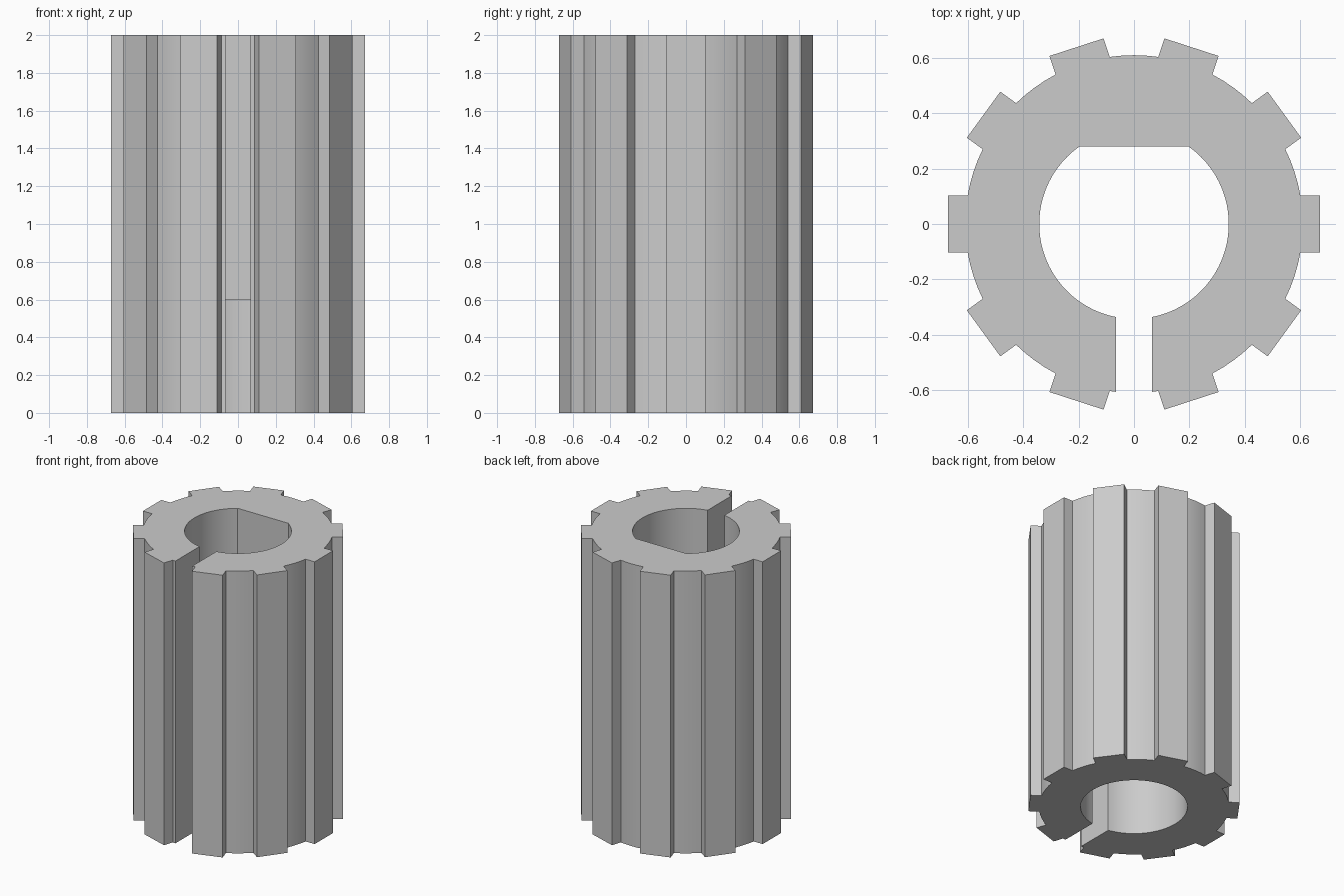
import bpy
import bmesh
from math import asin, cos, sin, radians, degrees

cube = bpy.data.objects.get("Cube")
if cube:
    bpy.data.objects.remove(cube, do_unlink=True)

HEIGHT, LEDGE = 2.0, 0.6
ROOT, TIP, TOOTH_HALF = 0.611, 0.673, 0.103
BORE, FLAT_Y, SLOT_HALF = 0.343, 0.28, 0.066
TEETH = 10
STEP = 360 / TEETH


def arc(radius, start, end, count):
    """Points along an arc, both ends included; angles in degrees."""
    angles = [radians(start + (end - start) * i / count) for i in range(count + 1)]
    return [(radius * cos(a), radius * sin(a)) for a in angles]


def half_angle(width, radius):
    return degrees(asin(width / radius))


def tooth_tip(angle):
    """The two outer corners of a flat-topped tooth."""
    c, s = cos(radians(angle)), sin(radians(angle))
    return [(TIP * c - w * s, TIP * s + w * c) for w in (-TOOTH_HALF, TOOTH_HALF)]


# Toothed outside, running from one side of the front slot to the other
root_half = half_angle(TOOTH_HALF, ROOT)
slot_outer = half_angle(SLOT_HALF, ROOT)
slot_inner = half_angle(SLOT_HALF, BORE)
outline = arc(ROOT, -90 + slot_outer, -90 + STEP / 2 - root_half, 1)
for k in range(TEETH):
    angle = -90 + STEP * (k + 0.5)
    outline += tooth_tip(angle)
    if k < TEETH - 1:
        outline += arc(ROOT, angle + root_half, angle + STEP - root_half, 4)
outline += arc(ROOT, 270 - STEP / 2 + root_half, 270 - slot_outer, 1)

# Round bore back to the slot, remembering where the flat begins and ends
flat_angle = half_angle(FLAT_Y, BORE)
outline += arc(BORE, 270 - slot_inner, 180 - flat_angle, 28)
flat_a = len(outline) - 1
outline += arc(BORE, 180 - flat_angle, flat_angle, 16)[1:]
flat_b = len(outline) - 1
outline += arc(BORE, flat_angle, -90 + slot_inner, 28)[1:]

# Walls in two storeys; the flat replaces the bore arc in the upper one
bm = bmesh.new()
low, mid, top = [[bm.verts.new((x, y, z)) for x, y in outline]
                 for z in (0, LEDGE, HEIGHT)]
n = len(outline)
for i in range(n):
    j = (i + 1) % n
    bm.faces.new((low[i], low[j], mid[j], mid[i]))
    if not flat_a <= i < flat_b:
        bm.faces.new((mid[i], mid[j], top[j], top[i]))
bm.faces.new((mid[flat_a], mid[flat_b], top[flat_b], top[flat_a]))
bm.faces.new(mid[flat_a:flat_b + 1])
bm.faces.new(low[::-1])
bm.faces.new(top[:flat_a + 1] + top[flat_b:])
bmesh.ops.delete(bm, geom=[v for v in bm.verts if not v.link_faces], context='VERTS')
bmesh.ops.recalc_face_normals(bm, faces=bm.faces)

# Merge the two storeys wherever the wall is continuous
seams = [e for e in bm.edges if len(e.link_faces) == 2
         and all(abs(v.co.z - LEDGE) < 1e-4 for v in e.verts)
         and e.link_faces[0].normal.dot(e.link_faces[1].normal) > 0.9999]
bmesh.ops.dissolve_edges(bm, edges=seams, use_verts=True)

mesh = bpy.data.meshes.new("splined_sleeve")
bm.to_mesh(mesh)
bm.free()
sleeve = bpy.data.objects.new("splined_sleeve", mesh)
bpy.context.collection.objects.link(sleeve)

# Plain grey finish
grey = bpy.data.materials.new("light_grey")
grey.use_nodes = True
colour = (0.6, 0.6, 0.6, 1)
grey.diffuse_color = colour
grey.node_tree.nodes["Principled BSDF"].inputs["Base Color"].default_value = colour
mesh.materials.append(grey)

bpy.ops.object.select_all(action='DESELECT')
sleeve.select_set(True)
bpy.context.view_layer.objects.active = sleeve
bpy.ops.object.shade_smooth_by_angle(angle=radians(20))
